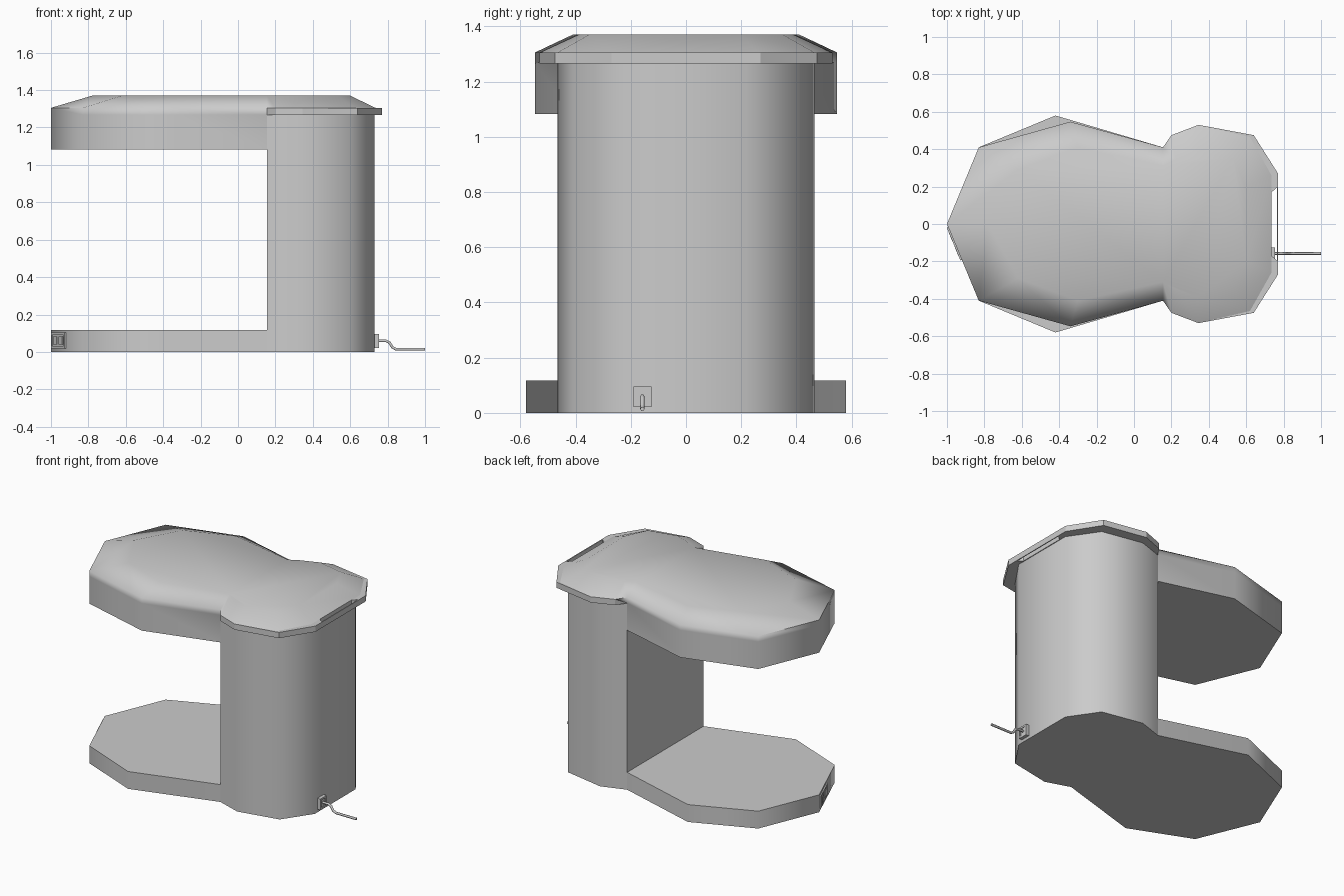
import bpy, bmesh, math
from mathutils import Matrix, Vector

if "Cube" in bpy.data.objects:
    bpy.data.objects.remove(bpy.data.objects["Cube"])


def finish(name, bm, angle=None):
    bmesh.ops.recalc_face_normals(bm, faces=bm.faces)
    mesh = bpy.data.meshes.new(name)
    bm.to_mesh(mesh)
    bm.free()
    ob = bpy.data.objects.new(name, mesh)
    bpy.context.collection.objects.link(ob)
    if angle:
        bpy.ops.object.select_all(action='DESELECT')
        ob.select_set(True)
        bpy.context.view_layer.objects.active = ob
        bpy.ops.object.shade_smooth_by_angle(angle=math.radians(angle))
    return ob


def mirror(half):
    return half + [(x, -y) for x, y in reversed(half) if y > 0]


def loft(name, layers, angle=None):
    """Stack mirrored half outlines, given as (z, half), into a closed solid."""
    bm = bmesh.new()
    rings = [[bm.verts.new((x, y, z)) for x, y in mirror(half)] for z, half in layers]
    n = len(rings[0])
    for a, b in zip(rings, rings[1:]):
        for i in range(n):
            j = (i + 1) % n
            bm.faces.new((a[i], a[j], b[j], b[i]))
    bm.faces.new(rings[0])
    bm.faces.new(rings[-1])
    return finish(name, bm, angle)


def box(name, size, place):
    bm = bmesh.new()
    bmesh.ops.create_cube(bm, size=1, matrix=place @ Matrix.Diagonal((*size, 1)))
    return finish(name, bm)


def frame(name, w, h, depth, t, place):
    """Rectangular frame facing local x, with border t."""
    bm = bmesh.new()
    for s in (-1, 1):
        for size, off in (((depth, t, h), (0, s * (w - t) / 2, 0)),
                          ((depth, w - 2 * t, t), (0, 0, s * (h - t) / 2))):
            m = place @ Matrix.Translation(off) @ Matrix.Diagonal((*size, 1))
            bmesh.ops.create_cube(bm, size=1, matrix=m)
    return finish(name, bm)


# Base foot and rear column
column = [(0.155, 0.41), (0.32, 0.465), (0.60, 0.41), (0.73, 0.22)]
foot = [(-1, 0), (-0.83, 0.41), (-0.42, 0.58), (0.155, 0.41), (0.32, 0.464),
        (0.60, 0.409), (0.729, 0.22)]
loft("base", [(0, foot), (0.118, foot)], 50)
loft("column", [(0, column), (1.27, column)], 50)

# Overhanging head blending into the sloped top
nose = [(-1, 0), (-0.83, 0.41), (-0.34, 0.547), (0.155, 0.41)]
inside = [(0.2, 0.41), (0.32, 0.455), (0.59, 0.40), (0.72, 0.21)]
shoulder = [(0.2, 0.475), (0.345, 0.53), (0.62, 0.465), (0.735, 0.26)]
crown = [(-0.78, 0), (-0.62, 0.29), (-0.30, 0.41), (0.155, 0.31),
         (0.22, 0.345), (0.34, 0.39), (0.53, 0.35), (0.60, 0.20)]
loft("head", [(1.083, nose + inside), (1.268, nose + inside),
              (1.305, nose + shoulder), (1.37, crown)], 70)

# Rim plate around the column top, with a grip slot at the back
rim = [(0.155, 0.41), (0.2, 0.475), (0.345, 0.53), (0.64, 0.475),
       (0.77, 0.27), (0.77, 0.20), (0.735, 0.17)]
loft("lid_rim", [(1.266, rim), (1.305, rim)])
box("grip_bar", (0.006, 0.42, 0.039), Matrix.Translation((0.767, 0, 1.2855)))

# Switch panel on the front left facet of the base
facing = Matrix.Rotation(math.atan2(-0.17, -0.41), 4, 'Z')
panel = Matrix.Translation((-0.957, -0.104, 0.061)) @ facing
frame("switch_frame", 0.19, 0.085, 0.016, 0.014, panel)
box("switch_plate", (0.008, 0.17, 0.065), panel)
for i, y in enumerate((-0.04, 0.04)):
    box(f"switch_{i + 1}", (0.018, 0.05, 0.045), panel @ Matrix.Translation((0, y, 0)))

# Power socket and cable at the back
socket = Matrix.Translation((0.74, -0.158, 0.058))
frame("socket_frame", 0.066, 0.075, 0.026, 0.012, socket)
box("socket_plug", (0.016, 0.042, 0.051), socket)

curve = bpy.data.curves.new("power_cable", 'CURVE')
curve.dimensions = '3D'
curve.bevel_depth = 0.008
curve.bevel_resolution = 1
curve.use_fill_caps = True
path = [(0.74, 0.06), (0.79, 0.06), (0.81, 0.05), (0.825, 0.025), (0.845, 0.014), (1.0, 0.014)]
spline = curve.splines.new('POLY')
spline.points.add(len(path) - 1)
for p, (x, z) in zip(spline.points, path):
    p.co = (x, -0.158, z, 1)
cable = bpy.data.objects.new("power_cable", curve)
bpy.context.collection.objects.link(cable)
